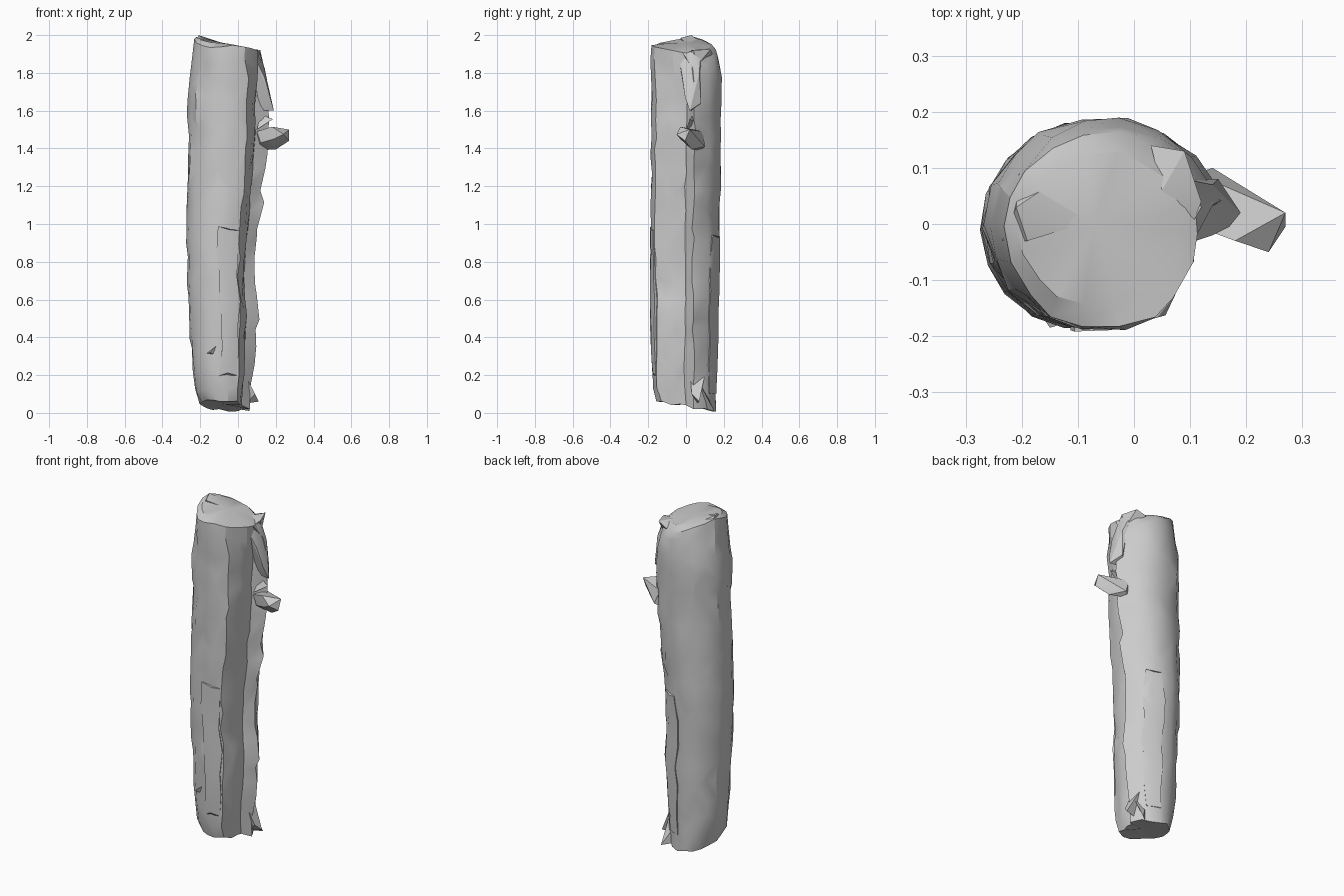
import bpy, bmesh, math, random

random.seed(11)
if "Cube" in bpy.data.objects:
    bpy.data.objects.remove(bpy.data.objects["Cube"], do_unlink=True)

bark = bpy.data.materials.new("bark grey")
bark.use_nodes = True
bark.diffuse_color = (0.6, 0.6, 0.6, 1)
bark.node_tree.nodes["Principled BSDF"].inputs["Base Color"].default_value = (0.6, 0.6, 0.6, 1)


def finish(name, bm, angle=30):
    bmesh.ops.recalc_face_normals(bm, faces=bm.faces[:])
    mesh = bpy.data.meshes.new(name)
    bm.to_mesh(mesh)
    bm.free()
    mesh.materials.append(bark)
    obj = bpy.data.objects.new(name, mesh)
    bpy.context.collection.objects.link(obj)
    bpy.ops.object.select_all(action="DESELECT")
    obj.select_set(True)
    bpy.context.view_layer.objects.active = obj
    bpy.ops.object.shade_smooth_by_angle(angle=math.radians(angle))


def skin(bm, rings):
    """Bridge successive rings of vertices with triangles."""
    for low, high in zip(rings, rings[1:]):
        n = len(low)
        for i in range(n):
            j = (i + 1) % n
            if random.random() < 0.5:
                bm.faces.new((low[i], low[j], high[j]))
                bm.faces.new((low[i], high[j], high[i]))
            else:
                bm.faces.new((low[i], low[j], high[i]))
                bm.faces.new((low[j], high[j], high[i]))


def fan(bm, ring, centre):
    hub = bm.verts.new(centre)
    for a, b in zip(ring, ring[1:] + ring[:1]):
        bm.faces.new((a, b, hub))


def hull(name, points):
    bm = bmesh.new()
    for p in points:
        bm.verts.new(p)
    result = bmesh.ops.convex_hull(bm, input=bm.verts[:])
    inner = [v for v in result["geom_interior"] if isinstance(v, bmesh.types.BMVert)]
    bmesh.ops.delete(bm, geom=inner, context="VERTS")
    finish(name, bm, 25)


# Trunk outline: height, left, right, front, back
outline = [
    (0.04, -0.20, 0.06, -0.155, 0.157), (0.11, -0.225, 0.07, -0.172, 0.16),
    (0.20, -0.24, 0.08, -0.177, 0.162), (0.50, -0.257, 0.10, -0.183, 0.169),
    (0.75, -0.268, 0.09, -0.183, 0.173), (0.92, -0.274, 0.105, -0.185, 0.178),
    (1.20, -0.265, 0.13, -0.185, 0.181), (1.38, -0.263, 0.15, -0.185, 0.184),
    (1.62, -0.267, 0.155, -0.185, 0.188), (1.78, -0.252, 0.145, -0.188, 0.186),
    (1.95, -0.23, 0.115, -0.188, 0.163),
]
# Section radii counter-clockwise from +x; the long groove ends at the ridge
section = [0.68, 1.04] + [1.0] * 13 + [0.99, 0.81, 0.72]
SIDES = len(section)
LEVELS = 20


def bounds(z):
    for a, b in zip(outline, outline[1:]):
        if z <= b[0]:
            t = max(0, (z - a[0]) / (b[0] - a[0]))
            return [p + (q - p) * t for p, q in zip(a[1:], b[1:])]
    return outline[-1][1:]


def on_trunk(z, angle, radius):
    left, right, front, back = bounds(z)
    return ((left + right) / 2 + (right - left) / 2 * radius * math.cos(angle),
            (front + back) / 2 + (back - front) / 2 * radius * math.sin(angle))


def cap_plane(x):
    return 1.957 - 0.2 * (x + 0.06)


def top_height(x, y):
    worn_back = 0.3 * max(0, y - 0.06) + 0.15 * max(0, x + y)
    worn_front_left = 0.35 * max(0, -x - y - 0.2)
    return cap_plane(x) - worn_back - worn_front_left


def bottom_height(x, y):
    return 0.04 - 0.06 * (x + 0.08) - 0.15 * y


# Trunk
trunk = bmesh.new()
rings = []
for level in range(LEVELS + 1):
    z = 0.04 + 1.91 * level / LEVELS
    closing = max(0, (z - 1.65) / 0.3)
    ring = []
    for i, r in enumerate(section):
        a = math.tau * i / SIDES + random.uniform(-0.05, 0.05)
        r += (1 - r) * closing + random.uniform(-0.025, 0.035)
        if i == 1:                            # ragged split edge
            a -= 0.1
            r += random.uniform(-0.07, 0.06)
        x, y = on_trunk(z, a, r)
        if level == 0:
            h = bottom_height(x, y) + random.uniform(-0.008, 0.008)
        elif level == LEVELS:
            h = top_height(x, y)
        else:
            h = min(z + random.uniform(-0.03, 0.03), top_height(x, y) - 0.03)
        ring.append(trunk.verts.new((x, y, h)))
    rings.append(ring)
cut_rim = []
for v in rings[-1]:
    x, y = -0.07 + (v.co.x + 0.07) * 0.86, v.co.y * 0.78
    cut_rim.append(trunk.verts.new((x, y, (cap_plane(x) + top_height(x, y)) / 2)))
skin(trunk, rings + [cut_rim])
fan(trunk, rings[0], (-0.07, 0.01, 0.045))
fan(trunk, cut_rim, (-0.07, 0.0, 1.957))
finish("trunk", trunk)


# Loose bark slabs lying on the trunk, ending in ledges
def bark_slab(name, low, high, start, end, lift):
    bm = bmesh.new()
    rows = []
    count = 7
    for k in range(count):
        z = low + (high - low) * k / (count - 1)
        taper = 1 if k else 0.4
        row = []
        for side in (0, 0.5, 1):
            a = math.radians(start + (end - start) * side + random.uniform(-4, 4))
            for r in (0.88, 1 + lift * taper + random.uniform(-0.01, 0.01)):
                x, y = on_trunk(z, a, r)
                row.append(bm.verts.new((x, y, z + random.uniform(-0.015, 0.015))))
        rows.append([row[i] for i in (0, 1, 3, 5, 4, 2)])
    skin(bm, rows)
    bm.faces.new(rows[0])
    bm.faces.new(rows[-1])
    finish(name, bm)


bark_slab("front_bark_slab", 0.20, 0.98, 264, 298, 0.04)
bark_slab("back_bark_slab", 0.10, 0.93, 48, 82, 0.03)

# Broken branch stub, leaning forward
hull("branch_stub", [(0.27, 0.02, 1.5), (0.27, -0.005, 1.44), (0.24, -0.05, 1.475), (0.18, -0.03, 1.515),
                     (0.19, -0.03, 1.45), (0.11, 0.09, 1.49), (0.14, 0.1, 1.41), (0.2, 0.03, 1.395),
                     (0.12, 0.0, 1.43), (0.1, 0.0, 1.49), (0.1, 0.08, 1.39)])

# Splinters along the split edge and at both ends
hull("upper_splinter", [(0.08, -0.04, 1.9), (0.09, 0.08, 1.91), (0.12, 0.03, 1.91), (0.14, 0.07, 1.8),
                        (0.14, -0.02, 1.78), (0.17, -0.005, 1.67), (0.19, 0.02, 1.6),
                        (0.15, 0.08, 1.64), (0.08, 0.04, 1.6)])
hull("small_splinter", [(0.1, 0.0, 1.5), (0.11, 0.08, 1.53), (0.185, 0.02, 1.555), (0.12, 0.04, 1.58)])
hull("foot_splinter", [(0.03, 0.02, 0.22), (0.04, 0.1, 0.2), (0.11, 0.07, 0.06),
                       (0.04, 0.06, 0.05), (0.09, 0.03, 0.1)])
hull("rear_foot_splinter", [(-0.02, 0.08, 0.16), (0.06, 0.08, 0.14), (0.06, 0.15, 0.01), (0.0, 0.1, 0.02)])
hull("top_peak", [(-0.235, -0.03, 1.92), (-0.205, 0.09, 1.92), (-0.21, 0.03, 2.0),
                  (-0.19, -0.03, 1.985), (-0.06, 0.01, 1.95), (-0.12, 0.09, 1.95)])
hull("top_corner", [(0.05, 0.06, 1.925), (0.03, 0.14, 1.9), (0.09, 0.13, 1.925),
                    (0.12, 0.04, 1.92), (0.1, -0.01, 1.9), (0.11, 0.06, 1.84)])
hull("bark_chip", [(-0.18, -0.14, 0.31), (-0.1, -0.17, 0.37), (-0.15, -0.185, 0.32), (-0.11, -0.15, 0.3)])
